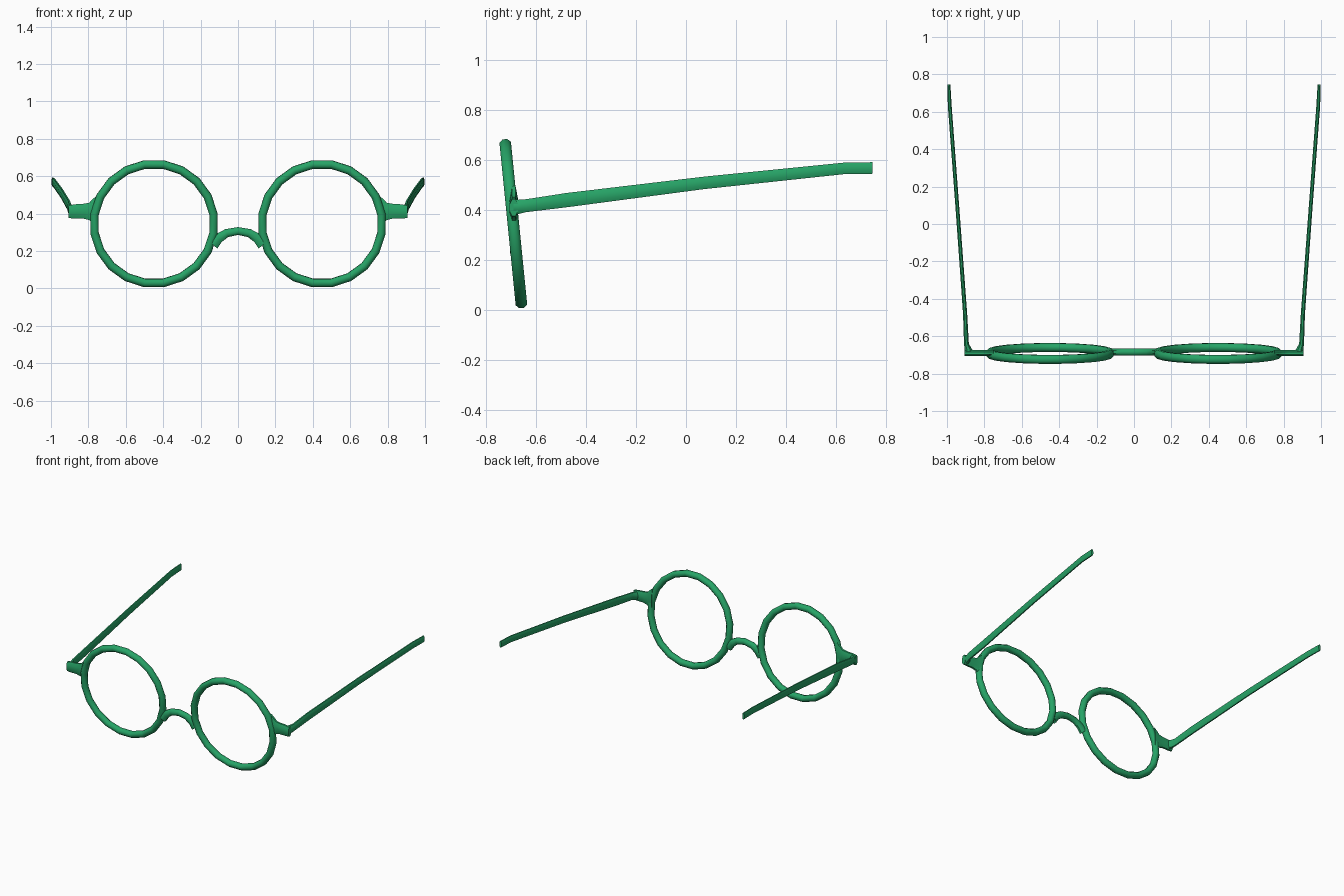
import bpy, math
from mathutils import Vector

if "Cube" in bpy.data.objects:
    bpy.data.objects.remove(bpy.data.objects["Cube"])

green = bpy.data.materials.new("frame green")
green.diffuse_color = (0.02, 0.37, 0.135, 1)
green.use_nodes = True
green.node_tree.nodes["Principled BSDF"].inputs["Base Color"].default_value = green.diffuse_color


def loft(name, sections, sides=8, closed=False):
    """Skin oval sections (centre, half-axis u, half-axis v) into a tube."""
    verts, faces = [], []
    for c, u, v in sections:
        for k in range(sides):
            a = 2 * math.pi * (k + 0.5) / sides
            verts.append(Vector(c) + Vector(u) * math.cos(a) + Vector(v) * math.sin(a))
    n = len(sections)
    for i in range(n if closed else n - 1):
        j = (i + 1) % n
        for k in range(sides):
            m = (k + 1) % sides
            faces.append((i * sides + k, i * sides + m, j * sides + m, j * sides + k))
    if not closed:
        faces.append(tuple(range(sides)))
        faces.append(tuple((n - 1) * sides + k for k in range(sides)))
    me = bpy.data.meshes.new(name)
    me.from_pydata([tuple(p) for p in verts], [], faces)
    me.materials.append(green)
    ob = bpy.data.objects.new(name, me)
    bpy.context.collection.objects.link(ob)
    bpy.context.view_layer.objects.active = ob
    bpy.ops.object.select_all(action='DESELECT')
    ob.select_set(True)
    # consistent outward normals
    bpy.ops.object.mode_set(mode='EDIT')
    bpy.ops.mesh.select_all(action='SELECT')
    bpy.ops.mesh.normals_make_consistent(inside=False)
    bpy.ops.object.mode_set(mode='OBJECT')
    bpy.ops.object.shade_smooth_by_angle(angle=math.radians(50))
    return ob


def mirror(ob):
    m = ob.modifiers.new("mirror", 'MIRROR')
    m.use_axis[0] = True
    m.use_mirror_merge = False


# round lens rims, leaning forward at the top
R, N = 0.322, 20
up = Vector((0, -0.1, 1)).normalized()
back = Vector((0, 1, 0.1)).normalized()
rim = []
for i in range(N):
    a = 2 * math.pi * (i + 0.5) / N
    out = Vector((math.cos(a), 0, 0)) + up * math.sin(a)
    rim.append((Vector((0.449, -0.692, 0.346)) + out * R, out * 0.024, back * 0.025))
mirror(loft("lens_rim", rim, 8, closed=True))

# arched nose bridge
bridge = []
path = [(-0.135, 0.235), (-0.105, 0.268), (-0.06, 0.296), (0, 0.307),
        (0.06, 0.296), (0.105, 0.268), (0.135, 0.235)]
for i, (x, z) in enumerate(path):
    a, b = path[max(i - 1, 0)], path[min(i + 1, 6)]
    t = Vector((b[0] - a[0], 0, b[1] - a[1])).normalized()
    h = 0.023 + 0.012 * (abs(x) / 0.135) ** 3
    bridge.append(((x, -0.685, z), Vector((-t.z, 0, t.x)) * h, (0, 0.021, 0)))
loft("nose_bridge", bridge, 8)

# end pieces flaring into the rims
end = [((x, -0.69, z), (0, 0.018, 0), (0, 0, h)) for x, z, h in
       [(0.752, 0.41, 0.095), (0.775, 0.41, 0.075), (0.795, 0.412, 0.05),
        (0.83, 0.413, 0.042), (0.87, 0.412, 0.041), (0.905, 0.41, 0.037)]]
mirror(loft("end_piece", end, 8))

# temple arms, sloping up and splaying outward to the back
arm = [((x, y, z), (w, 0, 0), (0, 0, h)) for x, y, z, w, h in
       [(0.881, -0.692, 0.411, 0.026, 0.034), (0.885, -0.672, 0.413, 0.022, 0.031),
        (0.896, -0.64, 0.418, 0.014, 0.028), (0.903, -0.48, 0.44, 0.012, 0.031),
        (0.943, 0.07, 0.509, 0.011, 0.027), (0.985, 0.63, 0.567, 0.011, 0.025),
        (0.99, 0.747, 0.569, 0.009, 0.025)]]
mirror(loft("temple_arm", arm, 8))
